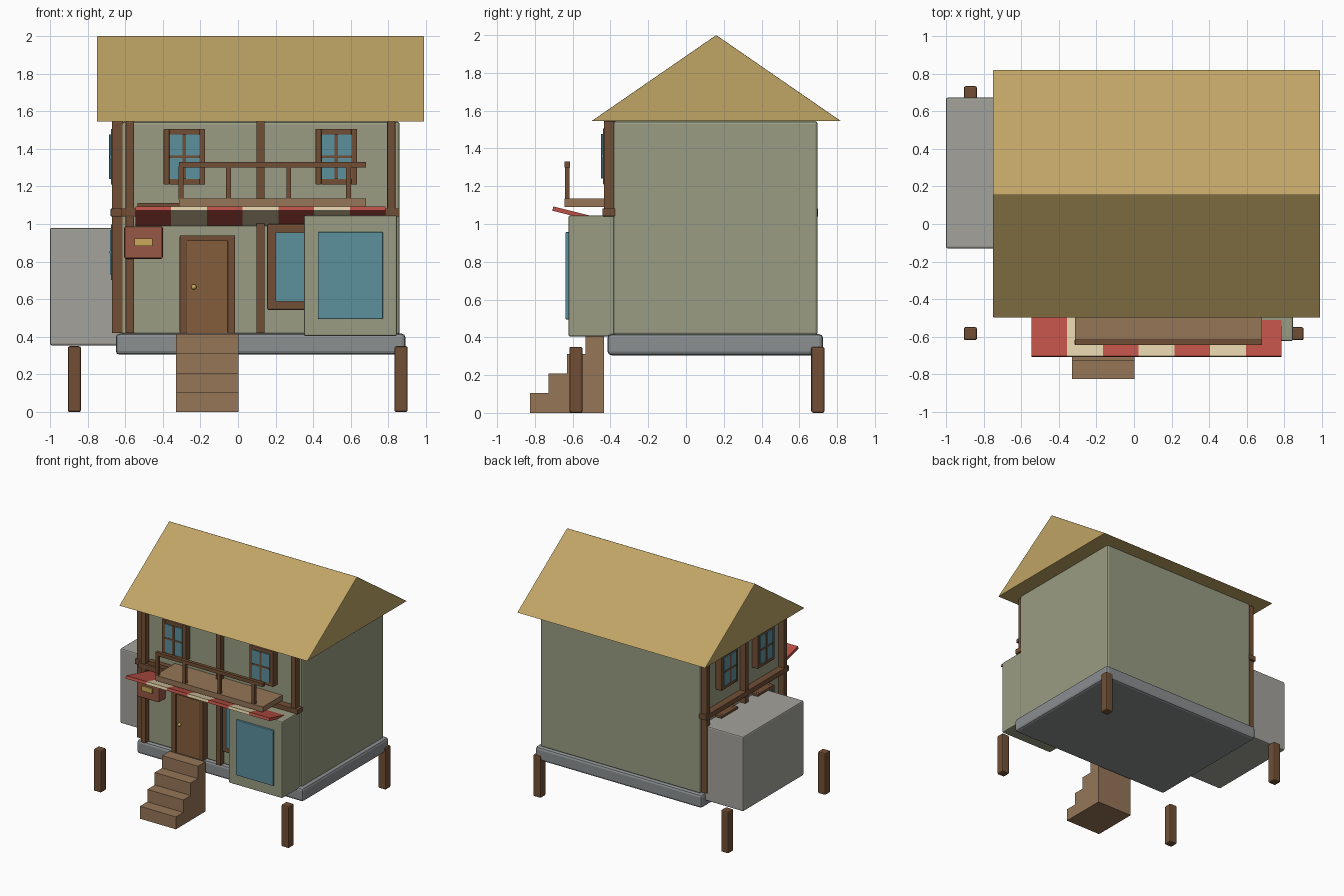
import bpy, math

if "Cube" in bpy.data.objects:
    bpy.data.objects.remove(bpy.data.objects["Cube"])


def mat(name, r, g, b):
    m = bpy.data.materials.new(name)
    m.diffuse_color = [(c / 255) ** 2.2 for c in (r, g, b)] + [1]
    m.use_nodes = True
    m.node_tree.nodes["Principled BSDF"].inputs["Base Color"].default_value = m.diffuse_color
    return m


PLASTER = mat("plaster", 152, 155, 130)
STONE = mat("stone", 138, 142, 144)
ANNEX = mat("annex_grey", 162, 161, 154)
TIMBER = mat("timber", 112, 80, 56)
WOOD = mat("wood", 148, 117, 88)
DOOR = mat("door", 132, 94, 62)
GLASS = mat("glass", 92, 142, 155)
THATCH = mat("thatch", 190, 163, 101)
RED = mat("red", 186, 82, 72)
CREAM = mat("cream", 222, 205, 165)
BOXRED = mat("letterbox", 150, 88, 70)
BRASS = mat("brass", 200, 168, 90)


def bevel(o, w):
    if w:
        b = o.modifiers.new("bevel", 'BEVEL')
        b.width, b.segments = w, 2


def box(name, x, y, z, m, bev=0.0):
    """Box from (min, max) ranges on each axis."""
    bpy.ops.mesh.primitive_cube_add(size=1, location=[(a + b) / 2 for a, b in (x, y, z)])
    o = bpy.context.object
    o.name = name
    o.scale = [b - a for a, b in (x, y, z)]
    bpy.ops.object.transform_apply(location=False, rotation=False, scale=True)
    o.data.materials.append(m)
    bevel(o, bev)
    return o


FRONT, LEFT = -0.385, -0.62


def wall_box(name, side, u, d, z, m, bev=0.0):
    """Box lying on the front or left wall: u along it, d outward from it."""
    if side == "front":
        return box(name, u, (FRONT - d[1], FRONT - d[0]), z, m, bev)
    return box(name, (LEFT - d[1], LEFT - d[0]), u, z, m, bev)


def window(name, side, u, z):
    """Framed four-pane window centred at (u, z)."""
    w, h, f = 0.11, 0.148, 0.03
    for s in (-1, 1):
        a, b = sorted((u + s * w, u + s * (w - f)))
        wall_box(name + "_jamb", side, (a, b), (-0.01, 0.055), (z - h, z + h), TIMBER, 0.003)
        a, b = sorted((z + s * h, z + s * (h - f)))
        wall_box(name + "_rail", side, (u - w + f, u + w - f), (-0.01, 0.055), (a, b), TIMBER, 0.003)
    wall_box(name + "_glass", side, (u - w + f, u + w - f), (-0.01, 0.061), (z - h + f, z + h - f), GLASS)
    wall_box(name + "_mullion", side, (u - 0.009, u + 0.009), (0.05, 0.065), (z - h + f, z + h - f), TIMBER)
    wall_box(name + "_crossbar", side, (u - w + f, u + w - f), (0.05, 0.064), (z - 0.007, z + 0.007), TIMBER)


# Base, main body, side annex
box("foundation", (-0.65, 0.89), (-0.415, 0.725), (0.305, 0.417), STONE, 0.02)
box("house_body", (-0.62, 0.86), (FRONT, 0.697), (0.41, 1.545), PLASTER, 0.015)
box("side_annex", (-1.0, -0.61), (-0.13, 0.672), (0.355, 0.98), ANNEX, 0.01)

# Gable roof, extruded along x
profile = [(-0.50, 1.545), (0.82, 1.545), (0.16, 2.0)]
verts = [(x, y, z) for x in (-0.75, 0.99) for y, z in profile]
me = bpy.data.meshes.new("roof")
me.from_pydata(verts, [], [(0, 2, 1), (3, 4, 5), (0, 1, 4, 3), (1, 2, 5, 4), (2, 0, 3, 5)])
me.materials.append(THATCH)
roof = bpy.data.objects.new("roof", me)
bpy.context.collection.objects.link(roof)
bevel(roof, 0.004)

# Corner stilts
for x in (-0.87, 0.867):
    for y in (-0.583, 0.698):
        box("stilt", (x - 0.035, x + 0.035), (y - 0.035, y + 0.035), (0, 0.35), TIMBER, 0.01)

# Stairs
for i in range(4):
    y = -0.825 + i * 0.0975
    box("step", (-0.33, 0.003), (y, y + 0.0975), (0, 0.104 * (i + 1)), WOOD)

# Timber framing on the front and left walls
for x in (-0.575, 0.12, 0.815):
    wall_box("front_timber", "front", (x - 0.022, x + 0.022), (-0.01, 0.05), (0.42, 1.545), TIMBER, 0.004)
for y in (0.66, 0.15, -0.36):
    wall_box("side_timber", "left", (y - 0.022, y + 0.022), (-0.01, 0.05), (0.42, 1.545), TIMBER, 0.004)
wall_box("front_beam", "front", (-0.62, 0.86), (-0.01, 0.057), (1.04, 1.083), TIMBER, 0.004)
wall_box("side_beam", "left", (-0.40, 0.70), (-0.01, 0.057), (1.04, 1.083), TIMBER, 0.004)

# Windows
for x in (-0.285, 0.523):
    window("front_window", "front", x, 1.358)
for y in (0.385, -0.095):
    for z in (1.358, 0.85):
        window("side_window", "left", y, z)
wall_box("shop_window_frame", "front", (0.155, 0.60), (-0.01, 0.05), (0.543, 1.0), TIMBER, 0.008)
wall_box("shop_window_glass", "front", (0.20, 0.555), (0, 0.06), (0.587, 0.955), GLASS)

# Door
for a, b in ((-0.31, -0.27), (-0.055, -0.015)):
    wall_box("door_jamb", "front", (a, b), (-0.01, 0.055), (0.417, 0.94), TIMBER, 0.006)
wall_box("door_lintel", "front", (-0.29, -0.035), (-0.01, 0.055), (0.91, 0.94), TIMBER)
wall_box("door_panel", "front", (-0.272, -0.053), (-0.01, 0.045), (0.417, 0.912), DOOR)
bpy.ops.mesh.primitive_uv_sphere_add(segments=12, ring_count=8, radius=0.014,
                                     location=(-0.235, FRONT - 0.055, 0.665))
bpy.context.object.name = "door_knob"
bpy.context.object.data.materials.append(BRASS)
bpy.ops.object.shade_smooth()

# Bay with display window
box("bay", (0.35, 0.845), (-0.622, FRONT + 0.02), (0.405, 1.045), PLASTER, 0.008)
box("bay_glass", (0.425, 0.77), (-0.638, -0.61), (0.495, 0.957), GLASS, 0.004)

# Letter box
box("letter_box", (-0.605, -0.40), (-0.475, -0.38), (0.815, 0.988), BOXRED, 0.01)
box("letter_plate", (-0.55, -0.455), (-0.487, -0.47), (0.882, 0.923), BRASS)

# Striped awning, tilted towards the wall
for i in range(7):
    x = -0.545 + i * 0.19
    o = box("awning_stripe", (x, x + 0.19), (-0.71, -0.378), (1.03, 1.053), CREAM if i % 2 else RED)
    o.rotation_euler.x = -math.radians(14)
wall_box("awning_rail", "front", (-0.535, 0.3), (0, 0.04), (1.08, 1.112), TIMBER)

# Balcony with railing
box("balcony_floor", (-0.315, 0.68), (-0.643, FRONT), (1.09, 1.135), WOOD)
box("balcony_handrail", (-0.315, 0.68), (-0.643, -0.615), (1.3, 1.33), TIMBER)
for x in (-0.303, -0.05, 0.27, 0.588):
    box("balcony_post", (x - 0.013, x + 0.013), (-0.641, -0.617), (1.13, 1.305), TIMBER)
